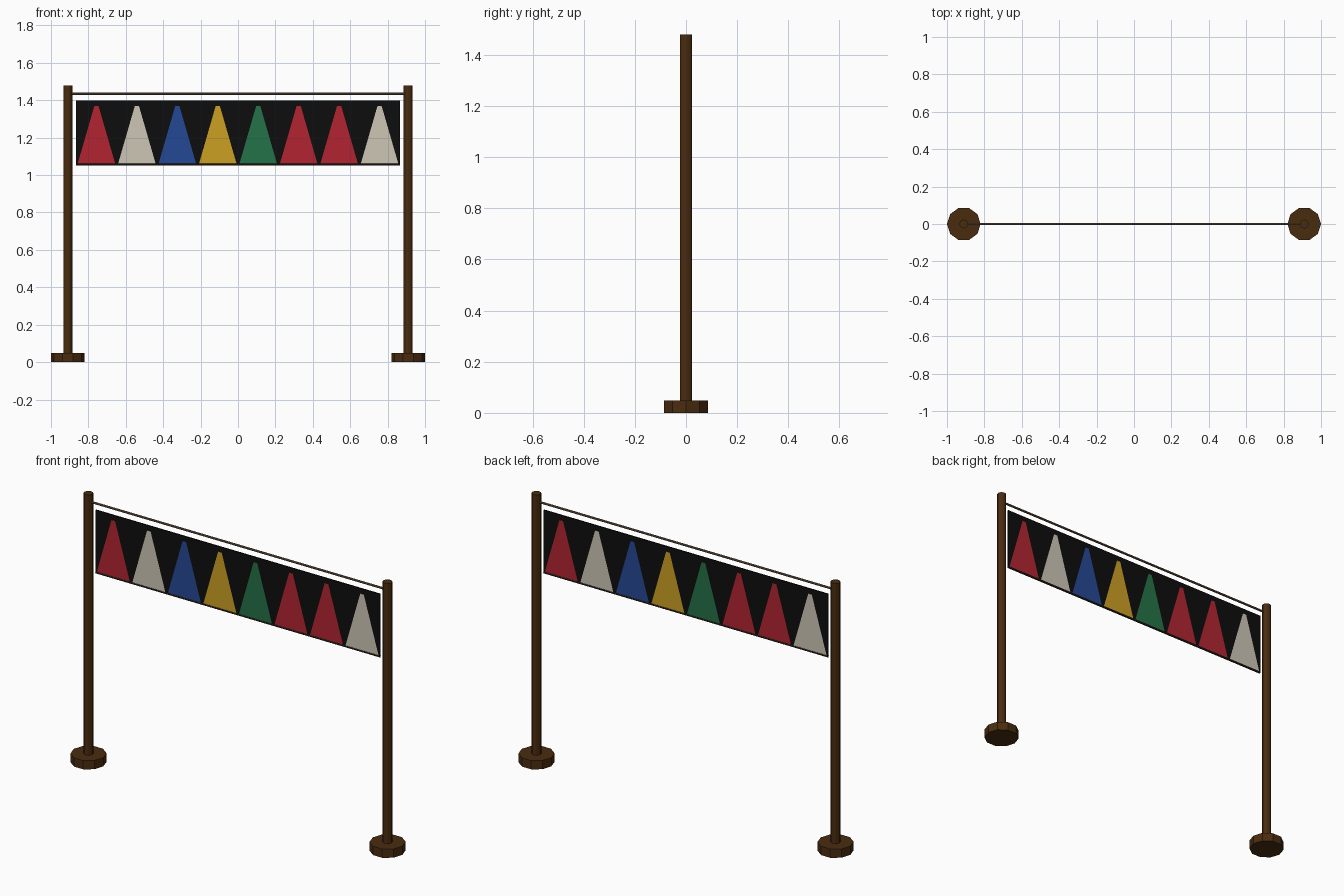
import bpy, bmesh
from math import pi

cube = bpy.data.objects.get("Cube")
if cube:
    bpy.data.objects.remove(cube, do_unlink=True)


def material(name, rgb):
    """Flat material from 0-255 display values, converted to linear."""
    lin = [((c / 255 + 0.055) / 1.055) ** 2.4 if c > 10 else c / 255 / 12.92 for c in rgb]
    m = bpy.data.materials.new(name)
    m.use_nodes = True
    m.diffuse_color = (*lin, 1)
    bsdf = m.node_tree.nodes["Principled BSDF"]
    bsdf.inputs["Base Color"].default_value = (*lin, 1)
    bsdf.inputs["Roughness"].default_value = 0.9
    return m


wood = material("dark wood", (74, 44, 15))
cord = material("tan cord", (112, 92, 70))
hem = material("dark hem", (52, 40, 31))
black = material("black cloth", (13, 13, 13))
red = material("red cloth", (178, 36, 50))
cream = material("cream cloth", (206, 198, 182))
blue = material("blue cloth", (36, 72, 148))
gold = material("gold cloth", (204, 160, 36))
green = material("green cloth", (36, 114, 72))


def cylinder(name, radius, length, sides, location, mat, along_x=False, smooth=False):
    bpy.ops.mesh.primitive_cylinder_add(
        vertices=sides, radius=radius, depth=length, location=location,
        rotation=(0, pi / 2 if along_x else 0, 0))
    obj = bpy.context.object
    obj.name = name
    obj.data.materials.append(mat)
    if smooth:
        bpy.ops.object.shade_smooth_by_angle()
    return obj


# Posts and their ten-sided feet
POST_X, POST_TOP, FOOT_TOP = 0.91, 1.48, 0.048
for side, sign in (("left", 1), ("right", -1)):
    x = sign * POST_X
    foot = cylinder(side + "_foot", 0.09, FOOT_TOP, 10, (x, 0, FOOT_TOP / 2), wood)
    foot.rotation_euler.z = pi / 2  # corners point along x
    cylinder(side + "_post", 0.024, POST_TOP, 12, (x, 0, POST_TOP / 2), wood, smooth=True)

# Cord between the posts and the bar in the banner's lower hem
cylinder("top_cord", 0.006, 2 * POST_X - 0.04, 8, (0, 0, 1.435), cord, True, True)
cylinder("hem_bar", 0.006, 1.73, 8, (0, 0, 1.056), hem, True, True)

# Banner: a thin cloth with one pennant cut into each cell
HALF, BOTTOM, TOP, APEX, THICK = 0.865, 1.055, 1.4, 1.37, 0.006
PATTERN = [red, cream, blue, gold, green, red, red, cream]
PALETTE = [black, red, cream, blue, gold, green]
COUNT = len(PATTERN)
CELL = 2 * HALF / COUNT

bm = bmesh.new()


def face(points, mat):
    f = bm.faces.new([bm.verts.new((x, -THICK / 2, z)) for x, z in points])
    f.material_index = PALETTE.index(mat)


for i, colour in enumerate(PATTERN):
    x0 = -HALF + i * CELL
    x1, mid = x0 + CELL, x0 + CELL / 2
    base, tip = CELL / 2 - 0.006, 0.011
    bl, br = (mid - base, BOTTOM), (mid + base, BOTTOM)
    tl, tr = (mid - tip, APEX), (mid + tip, APEX)
    face([bl, br, tr, tl], colour)
    face([(x0, BOTTOM), bl, tl, (x0, TOP)], black)
    face([br, (x1, BOTTOM), (x1, TOP), tr], black)
    face([tl, tr, (x1, TOP), (x0, TOP)], black)
bmesh.ops.remove_doubles(bm, verts=bm.verts, dist=0.0001)

# Give the cloth thickness; the back repeats the pattern turned half round
result = bmesh.ops.extrude_face_region(bm, geom=bm.faces[:], use_keep_orig=True)
moved = [v for v in result["geom"] if isinstance(v, bmesh.types.BMVert)]
bmesh.ops.translate(bm, verts=moved, vec=(0, THICK, 0))
bmesh.ops.recalc_face_normals(bm, faces=bm.faces)
for f in bm.faces:
    if abs(f.normal.y) < 0.5:
        f.material_index = 0
    elif f.normal.y > 0.5 and f.material_index:
        cell = int((f.calc_center_median().x + HALF) / CELL)
        f.material_index = PALETTE.index(PATTERN[COUNT - 1 - cell])

mesh = bpy.data.meshes.new("banner")
bm.to_mesh(mesh)
bm.free()
for m in PALETTE:
    mesh.materials.append(m)
banner = bpy.data.objects.new("banner", mesh)
bpy.context.collection.objects.link(banner)
